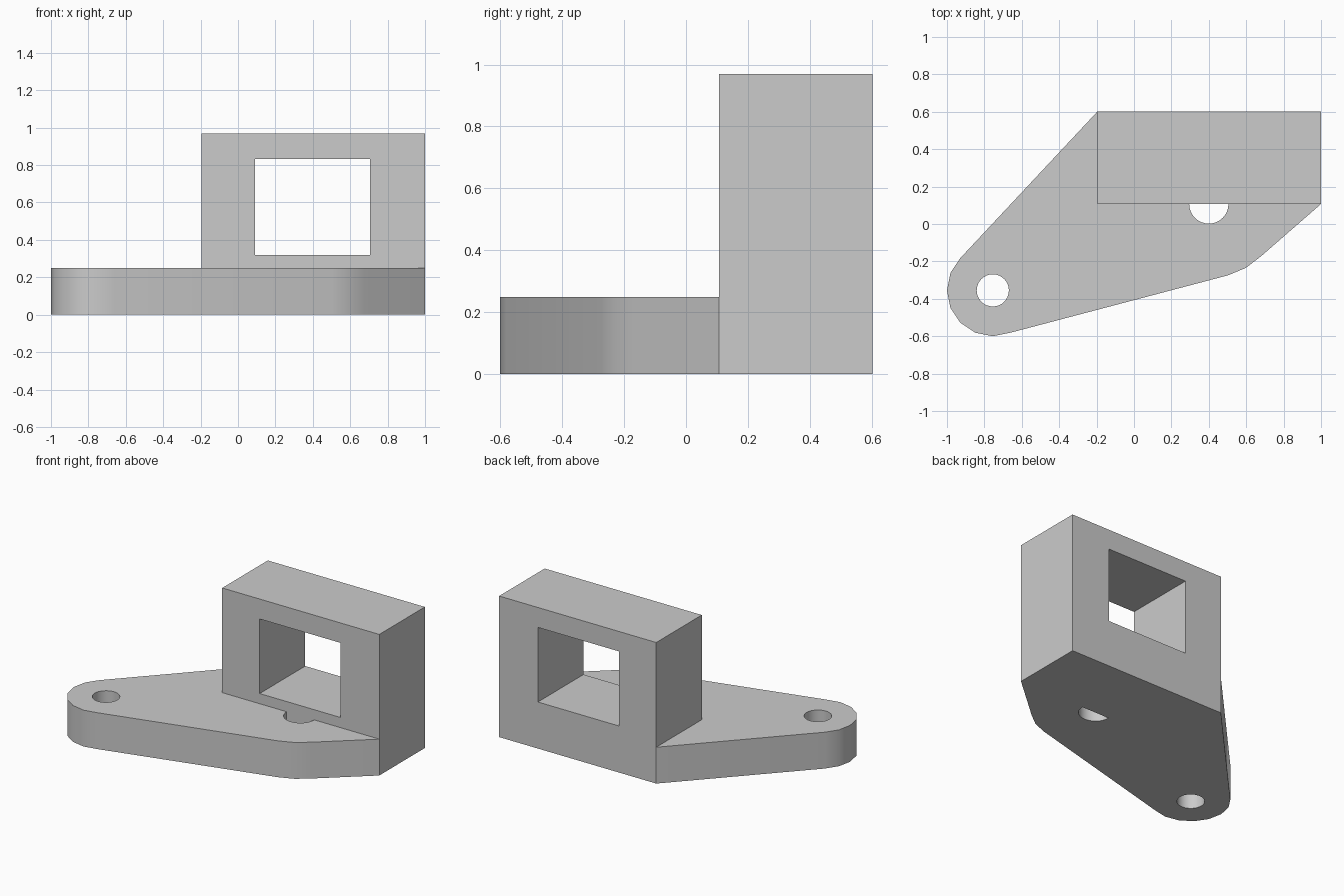
import bpy, bmesh
from math import cos, sin, radians
from mathutils import Vector

old = bpy.data.objects.get("Cube")
if old:
    bpy.data.objects.remove(old, do_unlink=True)

PLATE_TOP, BLOCK_TOP = 0.25, 0.97
BLOCK_LEFT, BLOCK_FRONT, BACK = -0.195, 0.107, 0.602
PIN = (-0.755, -0.355)
SEAT = (0.4, BLOCK_FRONT)


def arc(center, radius, start, end, steps):
    angles = [radians(start + (end - start) * i / steps) for i in range(steps + 1)]
    return [(center[0] + radius * cos(a), center[1] + radius * sin(a)) for a in angles]


def prism(name, outline, low, high):
    """Extrude a flat outline from z = low to z = high."""
    bm = bmesh.new()
    face = bm.faces.new([bm.verts.new((x, y, low)) for x, y in outline])
    grown = bmesh.ops.extrude_face_region(bm, geom=[face])
    verts = [v for v in grown["geom"] if isinstance(v, bmesh.types.BMVert)]
    bmesh.ops.translate(bm, verts=verts, vec=Vector((0, 0, high - low)))
    bmesh.ops.recalc_face_normals(bm, faces=bm.faces)
    mesh = bpy.data.meshes.new(name)
    bm.to_mesh(mesh)
    bm.free()
    obj = bpy.data.objects.new(name, mesh)
    bpy.context.collection.objects.link(obj)
    return obj


def rectangle(x0, x1, y0, y1):
    return [(x0, y0), (x1, y0), (x1, y1), (x0, y1)]


def cut(target, cutter):
    cutter.hide_render = True
    mod = target.modifiers.new("cut", "BOOLEAN")
    mod.operation, mod.solver, mod.object = "DIFFERENCE", "EXACT", cutter
    bpy.context.view_layer.objects.active = target
    bpy.ops.object.modifier_apply(modifier=mod.name)
    bpy.data.objects.remove(cutter, do_unlink=True)


# Full-height body with a rounded tip and a rounded front corner
outline = arc(PIN, 0.245, 135, 292.5, 7) + arc(SEAT, 0.395, -75, -45, 2)
outline += [(1, BLOCK_FRONT), (1, BACK), (BLOCK_LEFT, BACK)]
bracket = prism("mounting_bracket", outline, 0, BLOCK_TOP)

# Clear the space above the plate, leaving the upright block
step = [(-2, -2), (2, -2), (2, BLOCK_FRONT), (BLOCK_LEFT, BLOCK_FRONT), (BLOCK_LEFT, 2), (-2, 2)]
cut(bracket, prism("step_cutter", step, PLATE_TOP, 2))

# Window through the block
cut(bracket, prism("window_cutter", rectangle(0.09, 0.705, -1, 1), 0.32, 0.833))

# Pin hole and the half-round hole against the block
cut(bracket, prism("pin_hole_cutter", arc(PIN, 0.086, 0, 348.75, 31), -1, 1))
cut(bracket, prism("half_hole_cutter", arc(SEAT, 0.105, 180, 360, 16), -1, 1))

# Grey finish
grey = bpy.data.materials.new("grey")
grey.use_nodes = True
color = (0.6, 0.6, 0.6, 1)
grey.diffuse_color = color
grey.node_tree.nodes["Principled BSDF"].inputs["Base Color"].default_value = color
bracket.data.materials.clear()
bracket.data.materials.append(grey)
for poly in bracket.data.polygons:
    poly.material_index = 0

bpy.ops.object.select_all(action="DESELECT")
bracket.select_set(True)
bpy.context.view_layer.objects.active = bracket
bpy.ops.object.shade_smooth_by_angle(angle=radians(30))
